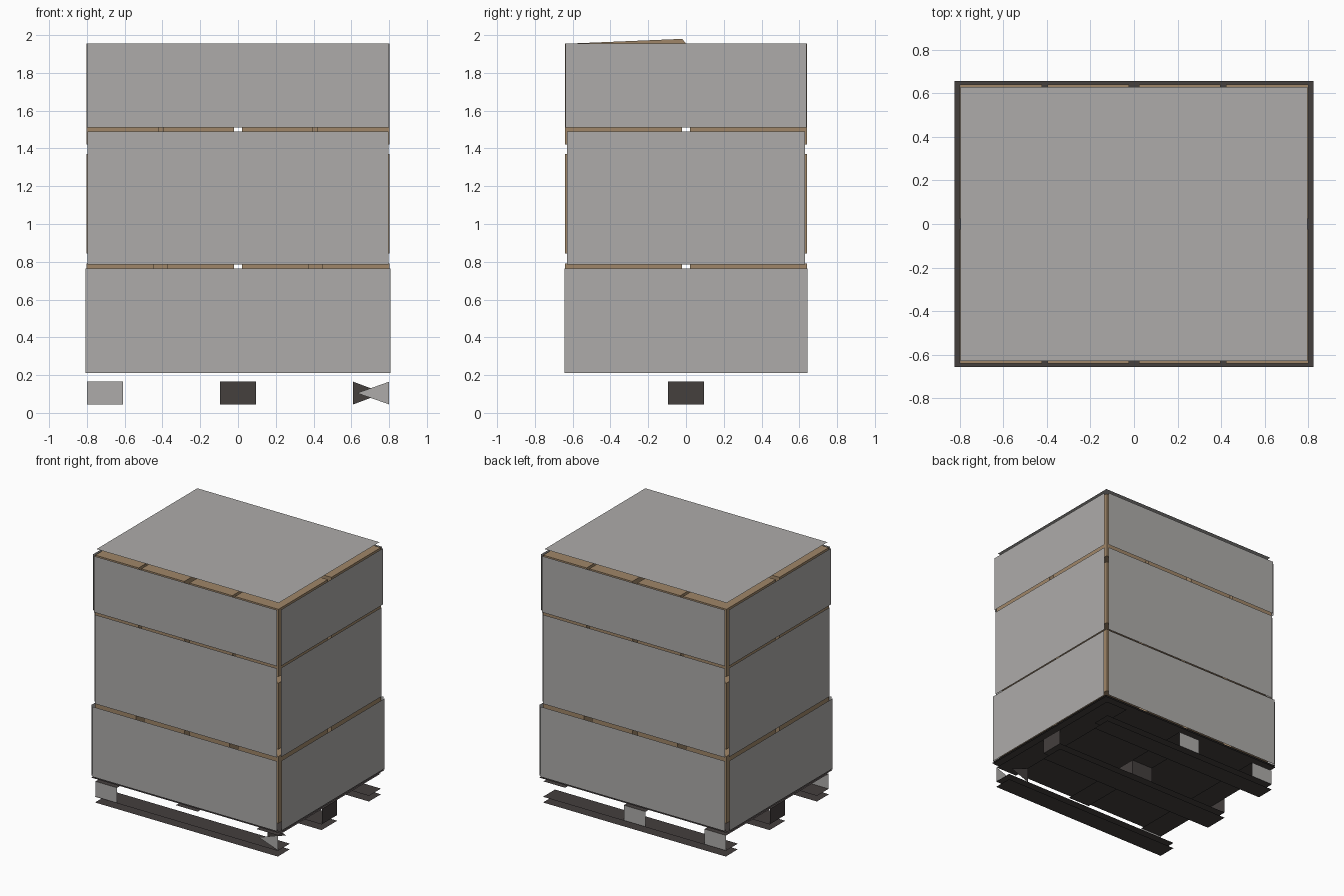
import bpy
from mathutils import Vector

cube = bpy.data.objects.get("Cube")
if cube:
    bpy.data.objects.remove(cube, do_unlink=True)


def material(name, rgb):
    m = bpy.data.materials.new(name)
    m.use_nodes = True
    m.diffuse_color = (*rgb, 1)
    m.node_tree.nodes["Principled BSDF"].inputs["Base Color"].default_value = (*rgb, 1)
    return m


GREY = material("panel grey", (0.42, 0.41, 0.40))
BROWN = material("cardboard brown", (0.35, 0.24, 0.14))
DARK = material("pallet dark", (0.058, 0.05, 0.048))


def mesh(name, verts, faces, mat):
    me = bpy.data.meshes.new(name)
    me.from_pydata(verts, [], faces)
    me.materials.append(mat)
    ob = bpy.data.objects.new(name, me)
    bpy.context.collection.objects.link(ob)
    return ob


def sheet(name, axis, at, u, v, mat, flip=False):
    """Flat rectangle across one axis; u and v are ranges on the other two."""
    others = [i for i in range(3) if i != axis]
    verts = []
    for a, b in ((0, 0), (1, 0), (1, 1), (0, 1)):
        p = Vector((0, 0, 0))
        p[axis], p[others[0]], p[others[1]] = at, u[a], v[b]
        verts.append(p)
    order = (0, 1, 2, 3) if (axis == 1) == flip else (3, 2, 1, 0)
    order = order if axis == 1 else order[::-1]
    if axis == 1:
        order = (3, 2, 1, 0) if flip else (0, 1, 2, 3)
    else:
        order = (3, 2, 1, 0) if flip else (0, 1, 2, 3)
    return mesh(name, verts, [order], mat)


def box(name, lo, hi, mat):
    verts = [(x, y, z) for x in (lo[0], hi[0]) for y in (lo[1], hi[1]) for z in (lo[2], hi[2])]
    faces = [(0, 1, 3, 2), (4, 6, 7, 5), (0, 4, 5, 1), (2, 3, 7, 6), (0, 2, 6, 4), (1, 5, 7, 3)]
    return mesh(name, verts, faces, mat)


def span(r):
    return (-r, r)


# Stacked cartons: three layers, four across and two deep
for layer, (low, high, gap) in enumerate(((0.26, 0.79, 0.037), (0.845, 1.37, 0.02), (1.42, 1.955, 0.012))):
    for row, (y0, y1) in enumerate(((-0.64, -0.022), (0.022, 0.64))):
        for col, (x0, x1) in enumerate(((-0.802, -0.41 - gap), (-0.41 + gap, -0.022),
                                        (0.022, 0.41 - gap), (0.41 + gap, 0.802))):
            box(f"carton_{layer}_{row}_{col}", (x0, y0, low), (x1, y1, high), BROWN)
        for side in (-1, 1):
            edge = (side * 0.41 - gap, side * 0.41 + gap)
            sheet(f"carton_filler_{layer}_{row}_{side}", 1, (row * 2 - 1) * 0.3,
                  edge, (low, high), BROWN, row == 1)

# Raised carton flap under the lid
mesh("carton_flap", [(-0.41, -0.62, 1.955), (-0.41, -0.02, 1.98), (-0.41, 0, 1.955)], [(0, 2, 1)], BROWN)

# Wrapping panels: three separate bands on every side
bands = {"lower": (0.21, 0.765, 0.807, 0.644, 0.83, 0.667),
         "middle": (0.785, 1.49, 0.797, 0.63, 0.817, 0.652),
         "upper": (1.51, 1.955, 0.80, 0.638, 0.822, 0.657)}
for band, (z0, z1, rx, ry, ox, oy) in bands.items():
    for side in (-1, 1):
        sheet(f"{band}_{'front' if side < 0 else 'back'}_panel", 1, side * oy, span(rx), (z0, z1), GREY, side > 0)
        sheet(f"{band}_{'right' if side < 0 else 'left'}_panel", 0, side * ox, span(ry), (z0, z1), GREY, side < 0)

# Lid
sheet("lid", 2, 2.0, span(0.797), span(0.63), GREY)

# Pallet deck, upper and lower skins
sheet("deck_top", 2, 0.208, span(0.825), span(0.657), DARK)
sheet("deck_underside", 2, 0.195, span(0.825), span(0.657), DARK, True)
for i in (-1, 0, 1):
    x = i * 0.705
    sheet(f"cross_board_{i}", 2, 0.165, (x - 0.095, x + 0.095), span(0.64), DARK, True)

# Pallet runners, each an upper and lower skin
for name, y, half in (("front", -0.57, 0.075), ("middle", 0, 0.097), ("back", 0.57, 0.075)):
    for level, z in (("top", 0.045), ("bottom", 0)):
        sheet(f"{name}_runner_{level}", 2, z, span(0.8), (y - half, y + half), DARK, z == 0)

# Pallet block faces
H = (0.045, 0.165)
for name, y in (("front", -0.64), ("back", 0.64)):
    sheet(f"{name}_right_block", 1, y, (-0.8, -0.61), H, GREY, y > 0)
sheet("back_middle_block", 1, 0.64, span(0.095), H, GREY, True)
for side in (-1, 1):
    sheet(f"centre_block_y_{side}", 1, side * 0.095, span(0.095), H, DARK, side > 0)
    sheet(f"centre_block_x_{side}", 0, side * 0.095, span(0.095), H, DARK, side < 0)
    sheet(f"side_block_{side}", 0, side * 0.8, span(0.095), H, DARK, side < 0)

# Broken faces of the left blocks
mesh("front_left_block", [(0.63, -0.64, 0.105), (0.8, -0.64, 0.045), (0.8, -0.64, 0.165)], [(0, 1, 2)], GREY)
mesh("inner_left_block", [(0.61, -0.5, 0.045), (0.77, -0.5, 0.105), (0.61, -0.5, 0.165)], [(0, 1, 2)], DARK)
